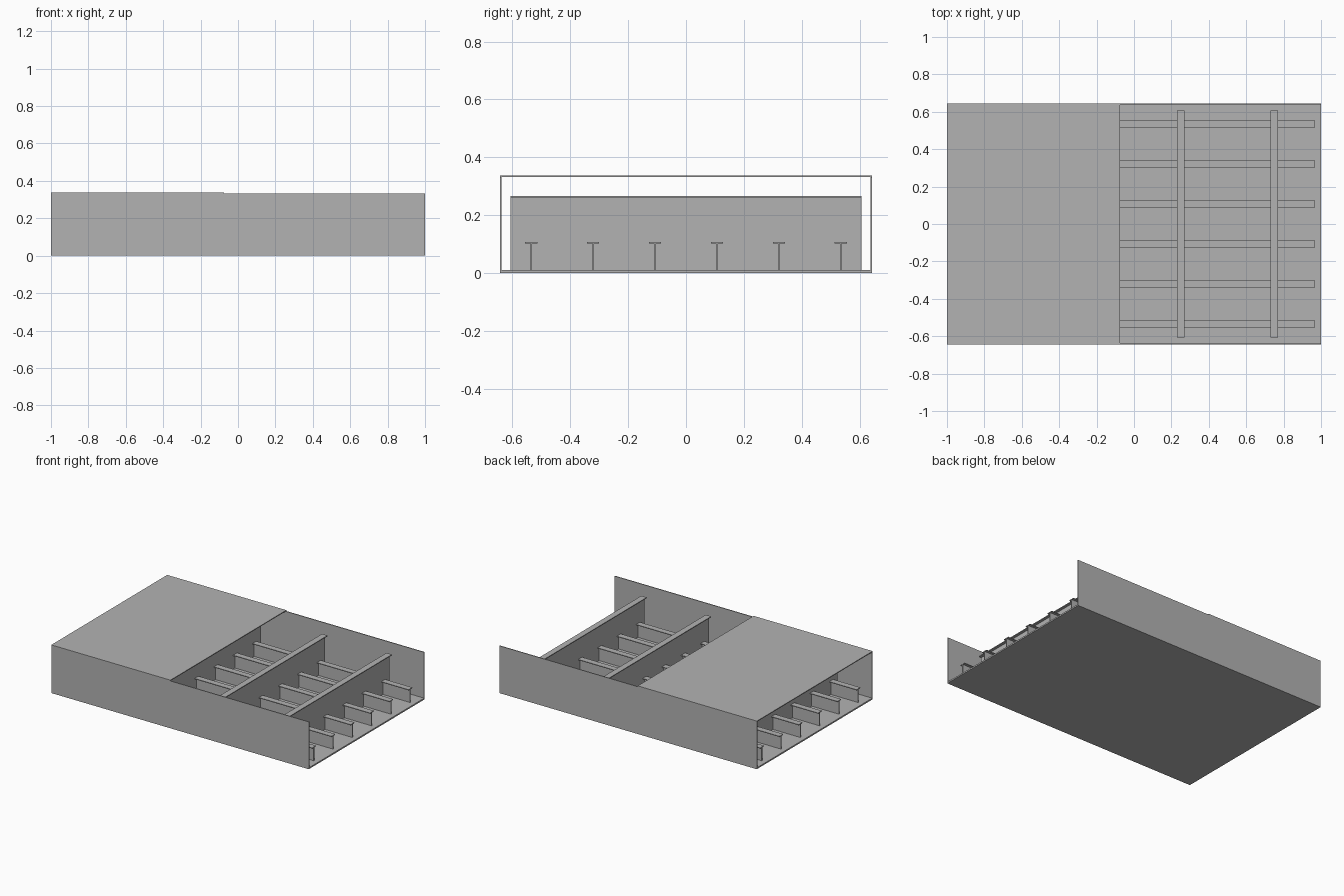
import bpy

cube = bpy.data.objects.get("Cube")
if cube:
    bpy.data.objects.remove(cube, do_unlink=True)

# Single plain steel colour
steel = bpy.data.materials.new("steel grey")
steel.use_nodes = True
steel.diffuse_color = (0.45, 0.45, 0.45, 1)
steel.node_tree.nodes["Principled BSDF"].inputs["Base Color"].default_value = steel.diffuse_color


def box(name, low, high):
    """Add a flat-faced box spanning two opposite corners."""
    centre = [(a + b) / 2 for a, b in zip(low, high)]
    bpy.ops.mesh.primitive_cube_add(size=1, location=centre)
    ob = bpy.context.object
    ob.name = name
    ob.scale = [b - a for a, b in zip(low, high)]
    bpy.ops.object.transform_apply(location=False, rotation=False, scale=True)
    ob.data.materials.append(steel)
    return ob


HALF_Y = 0.643      # half the breadth
FLOOR = 0.01        # top of the bottom plate
SHEET = 0.006       # plate thickness
TOP = 0.338         # top of the deck
FLANGE = 0.021      # half the flange width

# Outer shell: bottom, two sides, partial deck
box("bottom_plate", (-1, -HALF_Y, 0), (1, HALF_Y, FLOOR))
for name, y in (("front_side_plate", -HALF_Y), ("back_side_plate", HALF_Y - SHEET)):
    box(name, (-1, y, FLOOR), (1, y + SHEET, TOP - SHEET))
box("deck_plate", (-1, -HALF_Y, TOP - SHEET), (-0.075, HALF_Y, TOP))

# Lengthwise T-shaped stiffeners
for i in range(6):
    y = (i - 2.5) * 0.214
    box(f"stiffener_web_{i + 1}", (-0.965, y - SHEET / 2, FLOOR), (0.965, y + SHEET / 2, 0.102))
    box(f"stiffener_flange_{i + 1}", (-0.965, y - FLANGE, 0.102), (0.965, y + FLANGE, 0.107))

# Crosswise T-shaped frames
for i in range(4):
    x = (i - 1.5) * 0.5
    box(f"frame_web_{i + 1}", (x - SHEET / 2, -0.606, FLOOR), (x + SHEET / 2, 0.606, 0.261))
    box(f"frame_flange_{i + 1}", (x - FLANGE, -0.606, 0.261), (x + FLANGE, 0.606, 0.267))
